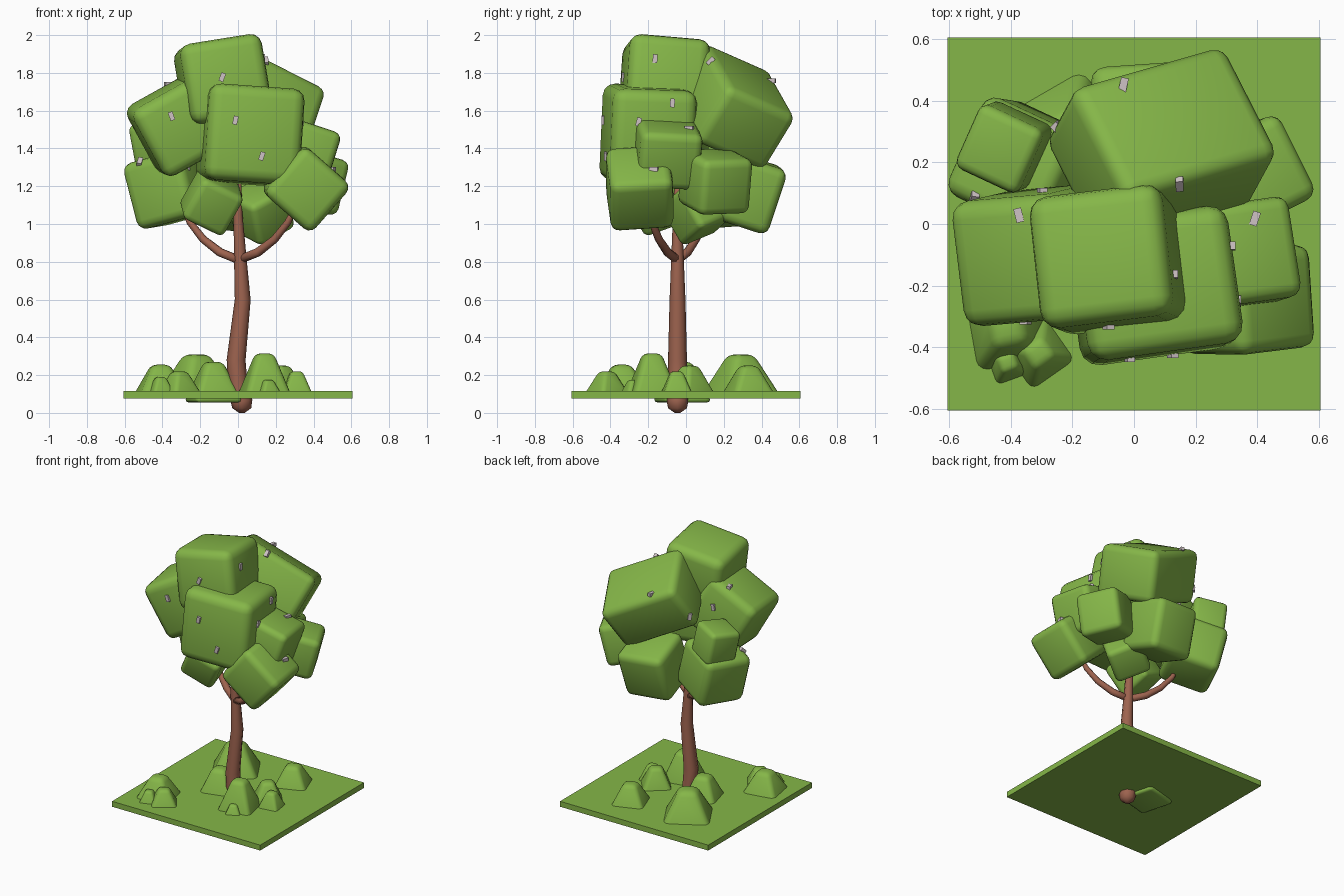
import bpy, bmesh, math, random
from mathutils import Vector, Euler, Matrix
from mathutils.bvhtree import BVHTree

random.seed(4)
cube = bpy.data.objects.get("Cube")
if cube:
    bpy.data.objects.remove(cube)


def material(name, rgb):
    m = bpy.data.materials.new(name)
    m.use_nodes = True
    m.diffuse_color = (*rgb, 1)
    bsdf = next(n for n in m.node_tree.nodes if n.type == 'BSDF_PRINCIPLED')
    bsdf.inputs["Base Color"].default_value = (*rgb, 1)
    bsdf.inputs["Roughness"].default_value = 0.8
    return m


GREEN = material("leaf green", (0.235, 0.47, 0.065))
BARK = material("bark brown", (0.34, 0.125, 0.078))
PETAL = material("pale petal", (0.62, 0.54, 0.56))


def finish(bm, name, mat, smooth=True):
    bmesh.ops.recalc_face_normals(bm, faces=bm.faces)
    for f in bm.faces:
        f.smooth = smooth
    mesh = bpy.data.meshes.new(name)
    bm.to_mesh(mesh)
    bm.free()
    mesh.materials.append(mat)
    ob = bpy.data.objects.new(name, mesh)
    bpy.context.collection.objects.link(ob)
    return ob


def block(size, taper=1.0, bevel=0.0):
    """Box with a narrowed top and rounded edges."""
    bm = bmesh.new()
    bmesh.ops.create_cube(bm, size=1)
    for v in bm.verts:
        k = taper if v.co.z > 0 else 1
        v.co = Vector((v.co.x * size[0] * k, v.co.y * size[1] * k, v.co.z * size[2]))
    if bevel:
        bmesh.ops.bevel(bm, geom=bm.edges[:], offset=bevel, segments=3,
                        profile=0.5, affect='EDGES', clamp_overlap=True)
    return bm


def placement(loc, degrees):
    rot = Euler([math.radians(a) for a in degrees]).to_matrix().to_4x4()
    return Matrix.Translation(loc) @ rot


def tube(name, rings, sides):
    """Skin of rings, each given as x, y, z, radius."""
    bm = bmesh.new()
    pts = [Vector(r[:3]) for r in rings]
    loops = []
    for i, (p, r) in enumerate(zip(pts, rings)):
        t = pts[min(i + 1, len(pts) - 1)] - pts[max(i - 1, 0)]
        q = Vector((0, 0, 1)).rotation_difference(t)
        loops.append([bm.verts.new(p + q @ Vector((r[3] * math.cos(a), r[3] * math.sin(a), 0)))
                      for a in (math.tau * k / sides for k in range(sides))])
    for a, b in zip(loops, loops[1:]):
        for k in range(sides):
            n = (k + 1) % sides
            bm.faces.new((a[k], a[n], b[n], b[k]))
    bm.faces.new(loops[0])
    bm.faces.new(loops[-1])
    return finish(bm, name, BARK)


# Ground slab
bm = block((1.21, 1.21, 0.04))
bm.transform(Matrix.Translation((0, 0, 0.095)))
finish(bm, "ground", GREEN, smooth=False)

# Trunk with its root bulb, then the two branches
tube("trunk", [(.02, -.045, 0, .015), (.02, -.045, .025, .05), (.02, -.045, .06, .057),
               (0, -.045, .13, .052), (-.01, -.045, .28, .05), (.025, -.045, .6, .042),
               (.012, -.045, .82, .033), (0, -.045, 1.05, .024), (0, -.04, 1.3, .015)], 8)
for side, name in ((1, "branch_left"), (-1, "branch_right")):
    path = [(0, .81, .024), (.1, .85, .024), (.19, .92, .021), (.26, 1.01, .018), (.3, 1.1, .012)]
    tube(name, [(.005 + side * d, -.045 - side * d * .52, z, r) for d, z, r in path], 8)

# Foliage blocks: centre, rotation, size
FOLIAGE = {
    "crown_top": ((-.08, -.115, 1.755), (-5, -9, 7), (.44, .43, .43)),
    "crown_back": ((.09, .25, 1.62), (-24, 26, 16), (.58, .44, .36)),
    "crown_front": ((.065, -.2, 1.47), (-2, 4, 8), (.51, .45, .51)),
    "crown_right": ((-.315, -.1, 1.52), (4, -29, 5), (.41, .41, .41)),
    "lower_right": ((-.36, .19, 1.19), (4, -14, -25), (.35, .35, .36)),
    "small_right": ((-.42, .25, 1.43), (8, -8, -25), (.23, .23, .24)),
    "lower_left": ((.36, -.245, 1.19), (5, 41, 7), (.335, .335, .335)),
    "middle_left": ((.345, -.1, 1.37), (-3, 18, 8), (.3, .33, .31)),
    "back_left": ((.375, .155, 1.225), (2, 14, 27), (.3, .3, .3)),
    "lower_back": ((.04, .315, 1.17), (-18, 4, 4), (.35, .34, .36)),
    "lower_middle": ((.12, .06, 1.07), (20, -25, 30), (.25, .25, .25)),
    "lower_front": ((-.14, -.16, 1.12), (22, 25, 15), (.25, .25, .25)),
}
trees = {}
for name, (loc, rot, size) in FOLIAGE.items():
    bm = block(size, bevel=min(size) * .14)
    bm.transform(placement(loc, rot))
    trees[name] = BVHTree.FromBMesh(bm)
    finish(bm, "foliage_" + name, GREEN)

# Blossoms snapped onto the surface of their foliage block
BLOSSOMS = [
    ("crown_front", (-.01, -.46, 1.55)), ("crown_front", (.13, -.45, 1.36)),
    ("crown_front", (.33, -.07, 1.64)), ("crown_front", (.34, -.25, 1.54)),
    ("crown_top", (-.08, -.36, 1.78)), ("crown_top", (.16, -.16, 1.88)),
    ("crown_right", (-.35, -.33, 1.57)), ("crown_right", (-.38, .03, 1.75)),
    ("crown_right", (-.3, .12, 1.6)), ("crown_back", (-.03, .46, 1.77)),
    ("crown_back", (.17, .1, 1.89)), ("crown_back", (-.28, .33, 1.6)),
    ("lower_left", (.5, -.17, 1.29)), ("middle_left", (.4, .02, 1.53)),
    ("lower_right", (-.52, .08, 1.33)), ("lower_right", (-.3, .05, 1.3)),
]
for i, (owner, point) in enumerate(BLOSSOMS):
    co, normal, _, _ = trees[owner].find_nearest(Vector(point))
    bm = block((.025, .046, .024))
    spin = Matrix.Rotation(random.uniform(-.4, .4), 4, 'Z')
    bm.transform(Matrix.Translation(co) @ normal.to_track_quat('Z', 'Y').to_matrix().to_4x4() @ spin)
    finish(bm, f"blossom_{i + 1}", PETAL, smooth=False)

# Bushes: x, y, base width, base height, top height, turn
BUSHES = [
    (-.41, -.34, .27, .08, .255, 10), (-.31, -.42, .2, .08, .22, 35),
    (-.41, -.45, .14, .08, .19, 20), (-.13, -.02, .27, .055, .27, 15),
    (-.22, .29, .34, .08, .31, 30), (.14, -.18, .26, .08, .315, 12),
    (.16, -.28, .13, .08, .175, 25), (.23, .02, .22, .08, .25, 40),
    (.31, -.05, .17, .08, .22, 8), (.22, .33, .25, .08, .25, 20),
]
for i, (x, y, width, low, high, turn) in enumerate(BUSHES):
    bm = block((width, width, high - low), taper=.36, bevel=width * .11)
    bm.transform(placement((x, y, (low + high) / 2), (0, 0, turn)))
    finish(bm, f"bush_{i + 1}", GREEN)
